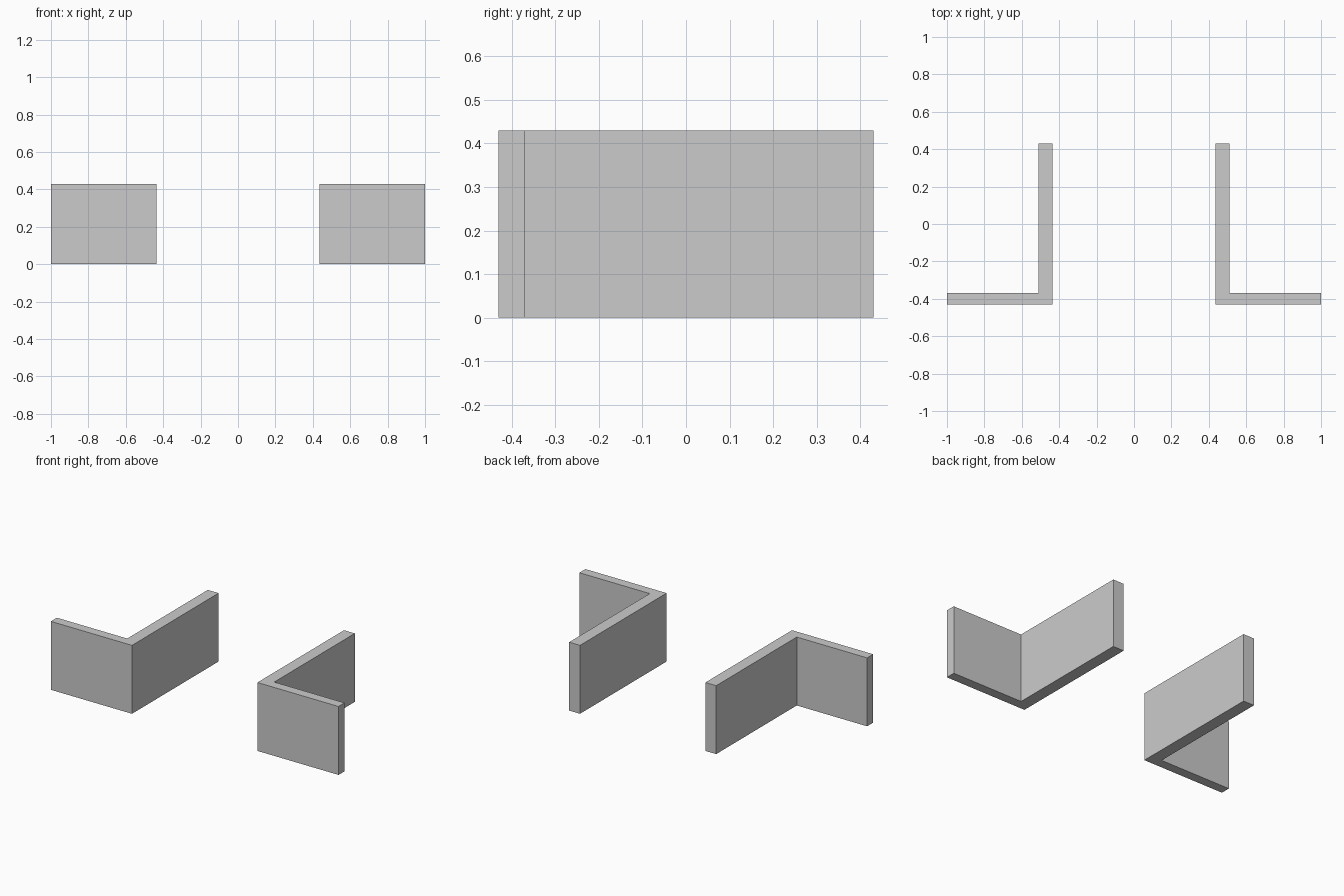
import bpy, bmesh

if "Cube" in bpy.data.objects:
    bpy.data.objects.remove(bpy.data.objects["Cube"])

INNER, WALL, OUTER = 0.436, 0.511, 1.0   # x positions
FRONT, STEP, BACK = -0.43, -0.37, 0.43   # y positions
HEIGHT = 0.43


def l_wall(name, side):
    # L-shaped footprint, mirrored by side, extruded upward
    profile = [(INNER, FRONT), (OUTER, FRONT), (OUTER, STEP),
               (WALL, STEP), (WALL, BACK), (INNER, BACK)]
    bm = bmesh.new()
    base = bm.faces.new([bm.verts.new((side * x, y, 0)) for x, y in profile])
    top = bmesh.ops.extrude_face_region(bm, geom=[base], use_keep_orig=True)
    verts = [v for v in top["geom"] if isinstance(v, bmesh.types.BMVert)]
    bmesh.ops.translate(bm, verts=verts, vec=(0, 0, HEIGHT))
    bmesh.ops.recalc_face_normals(bm, faces=bm.faces)
    mesh = bpy.data.meshes.new(name)
    bm.to_mesh(mesh)
    bm.free()
    obj = bpy.data.objects.new(name, mesh)
    bpy.context.collection.objects.link(obj)


# Mirrored pair of corner walls
l_wall("left_corner_wall", -1)
l_wall("right_corner_wall", 1)
